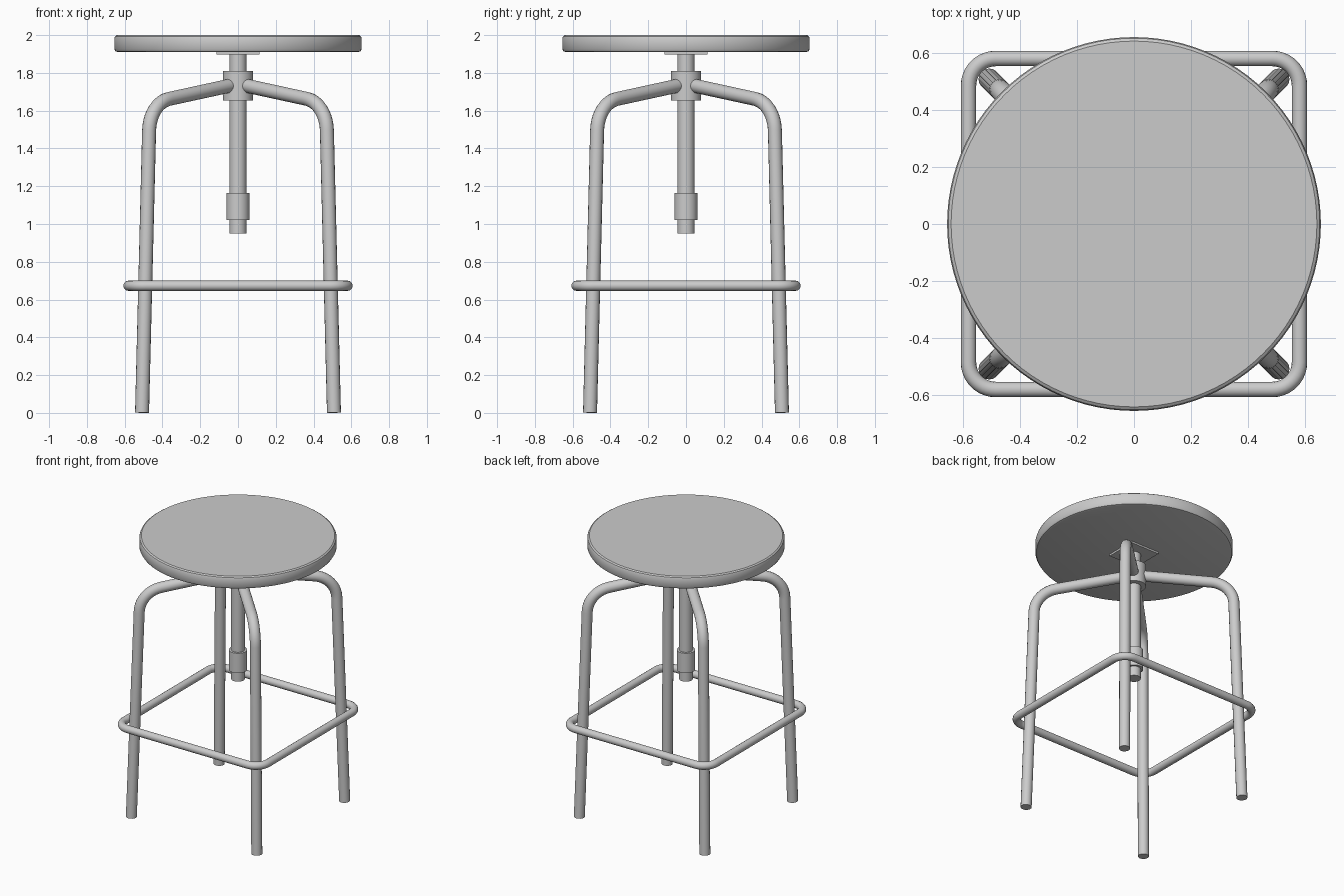
import bpy, bmesh, math
from mathutils import Vector

if "Cube" in bpy.data.objects:
    bpy.data.objects.remove(bpy.data.objects["Cube"])


def shade(obj, angle=35):
    bpy.ops.object.select_all(action='DESELECT')
    obj.select_set(True)
    bpy.context.view_layer.objects.active = obj
    bpy.ops.object.shade_smooth_by_angle(angle=math.radians(angle))


def lathe(name, profile, sides=32):
    """Closed solid of revolution from (radius, z) points, with flat caps."""
    bm = bmesh.new()
    rings = [[bm.verts.new((r * math.cos(2 * math.pi * i / sides),
                            r * math.sin(2 * math.pi * i / sides), z))
              for i in range(sides)] for r, z in profile]
    for a, b in zip(rings, rings[1:]):
        for i in range(sides):
            j = (i + 1) % sides
            bm.faces.new((a[i], a[j], b[j], b[i]))
    bm.faces.new(rings[0][::-1])
    bm.faces.new(rings[-1])
    mesh = bpy.data.meshes.new(name)
    bm.to_mesh(mesh)
    bm.free()
    obj = bpy.data.objects.new(name, mesh)
    bpy.context.collection.objects.link(obj)
    shade(obj)
    return obj


def fillet(prev, corner, nxt, dist, steps=10):
    """Circular arc rounding a corner, tangent at dist from it."""
    u, v = (prev - corner).normalized(), (nxt - corner).normalized()
    half = u.angle(v) / 2
    centre = corner + (u + v).normalized() * dist / math.cos(half)
    a, b = corner + u * dist - centre, corner + v * dist - centre
    return [centre + a.slerp(b, i / steps) * a.length for i in range(steps + 1)] \
        if a.length == 1 else \
        [centre + a.normalized().slerp(b.normalized(), i / steps) * a.length
         for i in range(steps + 1)]


def tube(name, points, radius, cyclic=False):
    curve = bpy.data.curves.new(name, 'CURVE')
    curve.dimensions = '3D'
    curve.bevel_depth = radius
    curve.bevel_resolution = 6
    curve.use_fill_caps = True
    spline = curve.splines.new('POLY')
    spline.points.add(len(points) - 1)
    for p, co in zip(spline.points, points):
        p.co = (*co, 1)
    spline.use_cyclic_u = cyclic
    obj = bpy.data.objects.new(name, curve)
    bpy.context.collection.objects.link(obj)
    bpy.ops.object.select_all(action='DESELECT')
    obj.select_set(True)
    bpy.context.view_layer.objects.active = obj
    bpy.ops.object.convert(target='MESH')
    obj = bpy.context.object
    shade(obj)
    return obj


# Round seat with softened edges
lathe("seat", [(0.636, 1.91), (0.648, 1.914), (0.655, 1.926), (0.655, 1.982),
               (0.651, 1.993), (0.641, 2.0)], 96)

# Square mounting plate under the seat
bpy.ops.mesh.primitive_cube_add(size=1, location=(0, 0, 1.905))
plate = bpy.context.object
plate.name = "seat_plate"
plate.scale = (0.23, 0.23, 0.016)

# Central height-adjusting post, hub and lower collar
lathe("centre_post", [(0.045, 0.95), (0.045, 1.905)])
lathe("leg_hub", [(0.08, 1.655), (0.08, 1.81)])
lathe("lower_collar", [(0.061, 1.02), (0.061, 1.165)])

# Four bent tube legs on the diagonals
names = {(-1, -1): "front_left_leg", (1, -1): "front_right_leg",
         (-1, 1): "back_left_leg", (1, 1): "back_right_leg"}
for (sx, sy), name in names.items():
    top, bend, foot = (Vector((sx * d, sy * d, z)) for d, z in
                       ((0.04, 1.733), (0.467, 1.64), (0.508, 0.001)))
    tube(name, [top, *fillet(top, bend, foot, 0.145), foot], 0.037)

# Square foot ring with rounded corners
corners = [Vector((x * 0.58, y * 0.58, 0.673))
           for x, y in ((-1, -1), (1, -1), (1, 1), (-1, 1))]
path = []
for i in range(4):
    path += fillet(corners[i - 1], corners[i], corners[(i + 1) % 4], 0.095)
tube("foot_ring", path, 0.027, cyclic=True)
